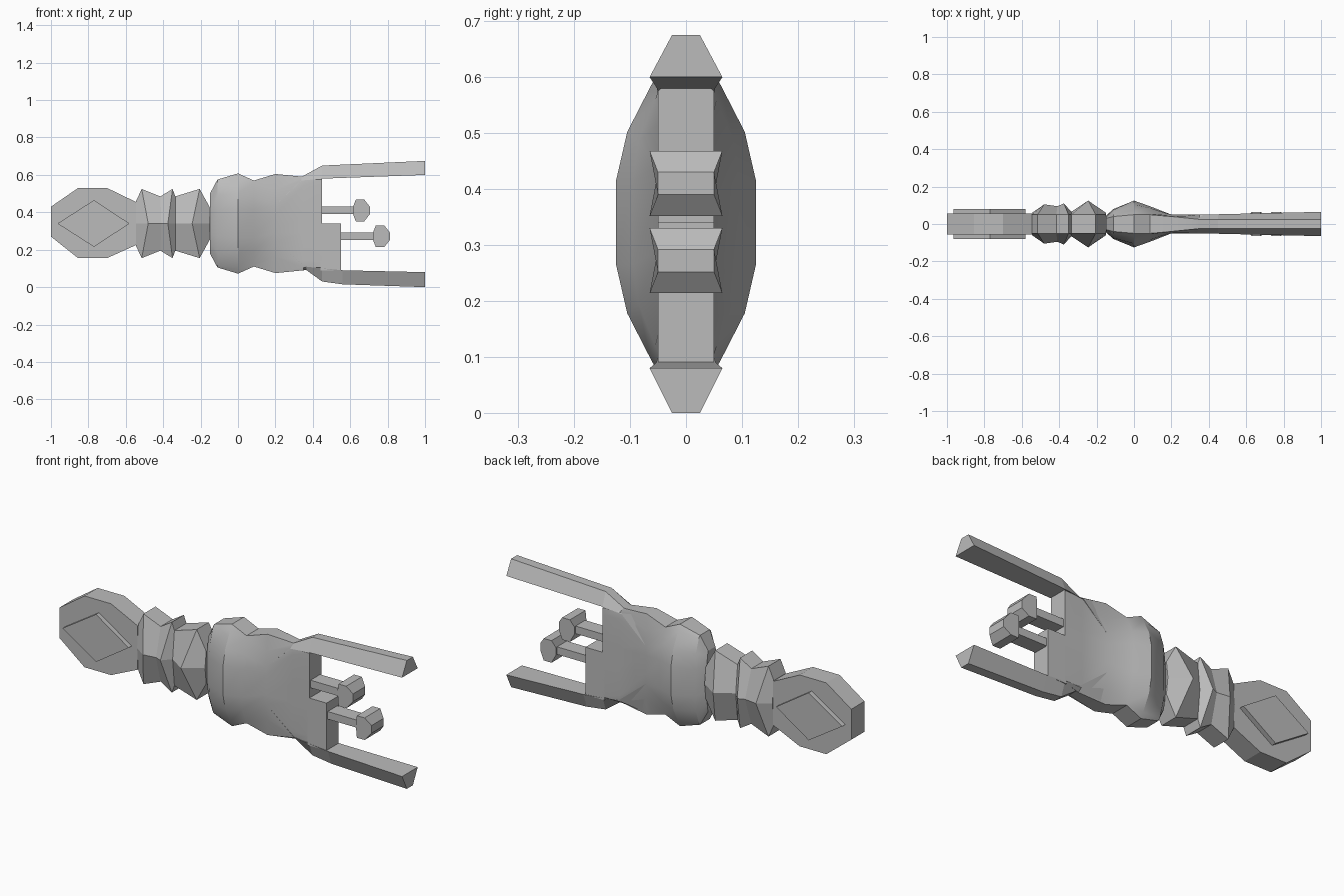
import bpy
import bmesh
from math import radians

cube = bpy.data.objects.get("Cube")
if cube:
    bpy.data.objects.remove(cube, do_unlink=True)

MID = 0.34  # height of the long axis

grey = bpy.data.materials.new("plain grey")
grey.use_nodes = True
grey.diffuse_color = (0.5, 0.5, 0.5, 1)
grey.node_tree.nodes["Principled BSDF"].inputs["Base Color"].default_value = (0.5, 0.5, 0.5, 1)


def loft(name, rings, smooth=False):
    """Skin a list of equal-length point rings and cap both ends."""
    bm = bmesh.new()
    loops = [[bm.verts.new(p) for p in ring] for ring in rings]
    n = len(loops[0])
    for a, b in zip(loops, loops[1:]):
        for i in range(n):
            j = (i + 1) % n
            bm.faces.new((a[i], a[j], b[j], b[i]))
    bm.faces.new(loops[0][::-1])
    bm.faces.new(loops[-1])
    bmesh.ops.recalc_face_normals(bm, faces=bm.faces)
    mesh = bpy.data.meshes.new(name)
    bm.to_mesh(mesh)
    bm.free()
    mesh.materials.append(grey)
    obj = bpy.data.objects.new(name, mesh)
    bpy.context.collection.objects.link(obj)
    if smooth:
        bpy.ops.object.select_all(action="DESELECT")
        obj.select_set(True)
        bpy.context.view_layer.objects.active = obj
        bpy.ops.object.shade_smooth_by_angle(angle=radians(25))
    return obj


def plate(name, outline, half):
    """Extrude an x-z outline evenly to both sides of y = 0."""
    return loft(name, [[(x, y, z) for x, z in outline] for y in (-half, half)])


def box(name, x0, x1, half, z0, z1):
    return plate(name, [(x0, z0), (x1, z0), (x1, z1), (x0, z1)], half)


# Pommel with a raised diamond on both sides
plate("pommel", [(-1, .43), (-.855, .53), (-.70, .53), (-.545, .455),
                 (-.545, .225), (-.70, .155), (-.855, .155), (-1, .27)], .055)
plate("pommel_diamond", [(-.965, MID), (-.77, .465), (-.58, MID), (-.77, .215)], .08)

# Ribbed six-sided grip: edge x, half height, ridge x, half width
grip = [(-.545, .12, -.545, .06), (-.515, .185, -.48, .105), (-.415, .145, -.41, .095),
        (-.35, .185, -.375, .11), (-.335, .145, -.335, .065),
        (-.205, .185, -.245, .125), (-.15, .085, -.15, .06)]
loft("grip", [[(x, -.05, MID + h), (x, .05, MID + h), (rx, w, MID),
               (x, .05, MID - h), (x, -.05, MID - h), (rx, -w, MID)]
              for x, h, rx, w in grip])


# Body: each station is x plus a quarter profile mirrored to a full ring
def quarter_ring(x, quarter):
    half = quarter + [(y, -z) for y, z in reversed(quarter)]
    full = half + [(-y, z) for y, z in reversed(half)]
    return [(x, y, MID + z) for y, z in full]


body = [(-.15, [(.03, .16), (.035, .14), (.04, .1), (.045, .05)]),
        (-.11, [(.04, .235), (.05, .225), (.075, .15), (.08, .07)]),
        (0, [(.05, .268), (.065, .24), (.105, .162), (.125, .075)]),
        (.085, [(.05, .23), (.055, .22), (.085, .145), (.095, .075)]),
        (.2, [(.04, .265), (.045, .18), (.05, .1), (.05, .05)]),
        (.35, [(.025, .25), (.047, .235), (.05, .2), (.05, .05)]),
        (.45, [(.045, .24), (.05, .235), (.05, .2), (.05, .05)])]
loft("body", [quarter_ring(x, q) for x, q in body], smooth=True)
box("body_lower_step", .44, .55, .05, .09, MID)


# Tapered prongs: x, outer z, outer half width, inner z, inner half width
def prong(name, stations):
    loft(name, [[(x, -a, zo), (x, a, zo), (x, b, zi), (x, -b, zi)]
                for x, zo, a, zi, b in stations])


prong("upper_prong", [(.2, .6, .035, .44, .05), (.34, .59, .025, .57, .05),
                      (.45, .65, .025, .58, .052), (1, .675, .025, .6, .065)])
prong("lower_prong", [(.2, .08, .035, .24, .05), (.36, .095, .025, .11, .05),
                      (.45, .03, .025, .1, .05), (.56, .015, .025, .09, .053),
                      (1, 0, .025, .08, .065)])

# Two rods, each ending in an eight-sided knob
knob = [(-.045, .02, .05), (-.03, .058, .065), (.015, .058, .065), (.045, .02, .05)]
for label, x, z, start in (("upper", .66, .41, .44), ("lower", .767, .272, .54)):
    box(label + "_rod", start, x - .03, .04, z - .02, z + .02)
    ring = knob + [(dx, -dz, w) for dx, dz, w in reversed(knob)]
    loft(label + "_knob", [[(x + dx, side * w, z + dz) for dx, dz, w in ring]
                           for side in (-1, 1)])
